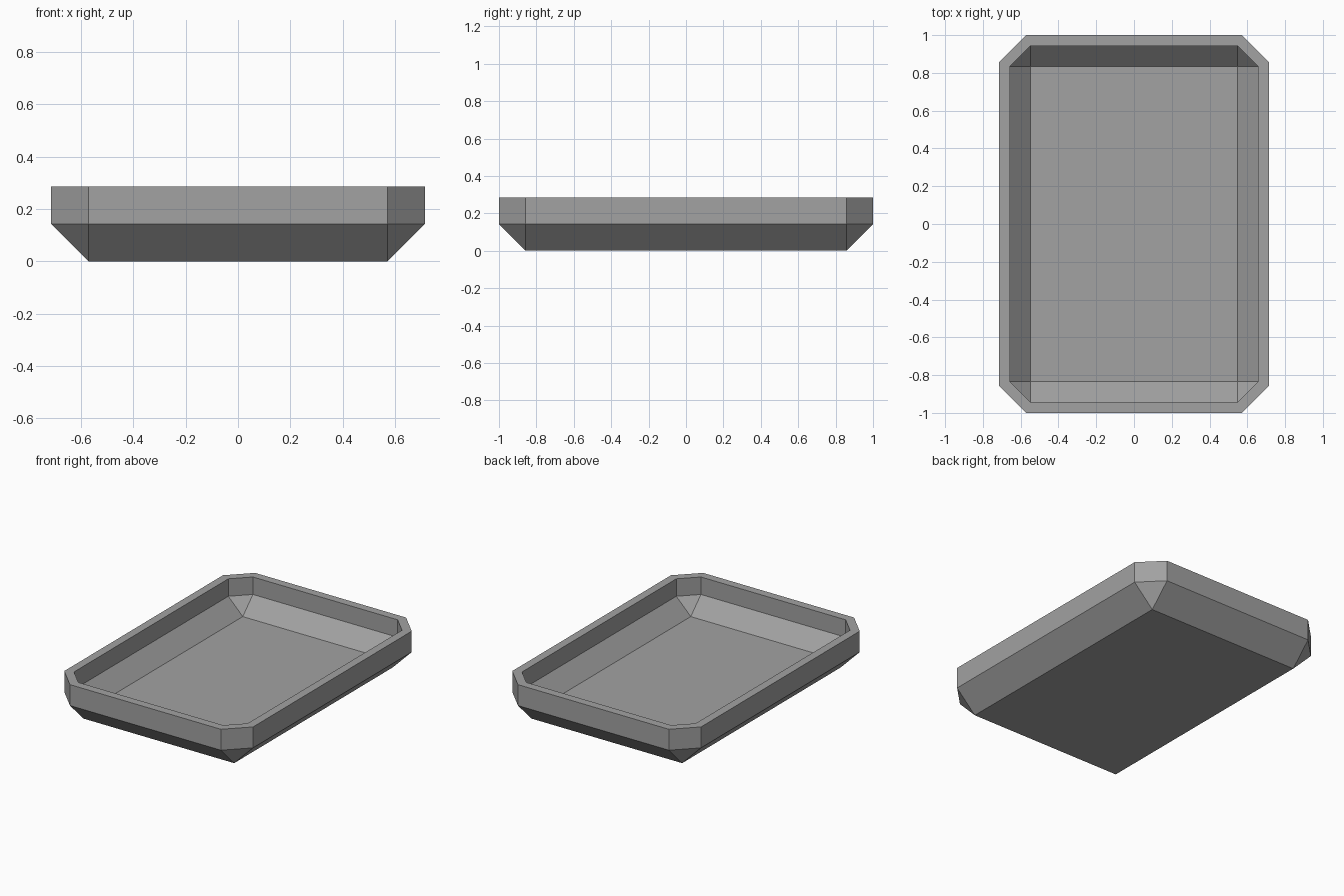
import bpy, bmesh

if "Cube" in bpy.data.objects:
    bpy.data.objects.remove(bpy.data.objects["Cube"])

HX, HY, H = 0.714, 1.0, 0.286   # outer half sizes and height
CUT = 0.143                     # corner chamfer and height of the sloped base
T = 0.057                       # wall thickness
D = T * 2 ** 0.5                # shift of a 45 degree wall for that thickness

grey = bpy.data.materials.new("grey")
grey.diffuse_color = (0.36, 0.36, 0.36, 1)
grey.use_nodes = True
grey.node_tree.nodes["Principled BSDF"].inputs["Base Color"].default_value = grey.diffuse_color


def octagon(bm, hx, hy, cut, z):
    """Rectangle with chamfered corners, counter-clockwise."""
    pts = [(hx, -hy + cut), (hx, hy - cut), (hx - cut, hy), (-hx + cut, hy),
           (-hx, hy - cut), (-hx, -hy + cut), (-hx + cut, -hy), (hx - cut, -hy)]
    return [bm.verts.new((x, y, z)) for x, y in pts]


def rectangle(bm, hx, hy, z):
    return [bm.verts.new((x, y, z)) for x, y in
            [(hx, -hy), (hx, hy), (-hx, hy), (-hx, -hy)]]


def bridge(bm, a, b):
    for i in range(8):
        j = (i + 1) % 8
        bm.faces.new((a[i], a[j], b[j], b[i]))


def slope(bm, rect, ring):
    """Sloped sides from a rectangle up to a ring, with corner triangles."""
    for k in range(4):
        n = (k + 1) % 4
        i = 2 * k
        bm.faces.new((rect[k], rect[n], ring[i + 1], ring[i]))
        bm.faces.new((rect[n], ring[(i + 2) % 8], ring[i + 1]))


bm = bmesh.new()

# Outer shell: base, sloped sides, upright wall
base = rectangle(bm, HX - CUT, HY - CUT, 0)
low = octagon(bm, HX, HY, CUT, CUT)
top = octagon(bm, HX, HY, CUT, H)
bm.faces.new(base)
slope(bm, base, low)
bridge(bm, low, top)

# Inner shell: the same shape moved in by the wall thickness
ix, iy = HX - T, HY - T
icut = CUT - 2 * T + D
floor = rectangle(bm, ix - icut, iy - icut, T)
inner_low = octagon(bm, ix, iy, icut, T + icut)
inner_top = octagon(bm, ix, iy, icut, H)
bm.faces.new(floor)
slope(bm, floor, inner_low)
bridge(bm, inner_low, inner_top)

# Flat rim
bridge(bm, top, inner_top)

bmesh.ops.recalc_face_normals(bm, faces=bm.faces)
mesh = bpy.data.meshes.new("tray")
bm.to_mesh(mesh)
bm.free()
mesh.materials.append(grey)
tray = bpy.data.objects.new("tray", mesh)
bpy.context.collection.objects.link(tray)
